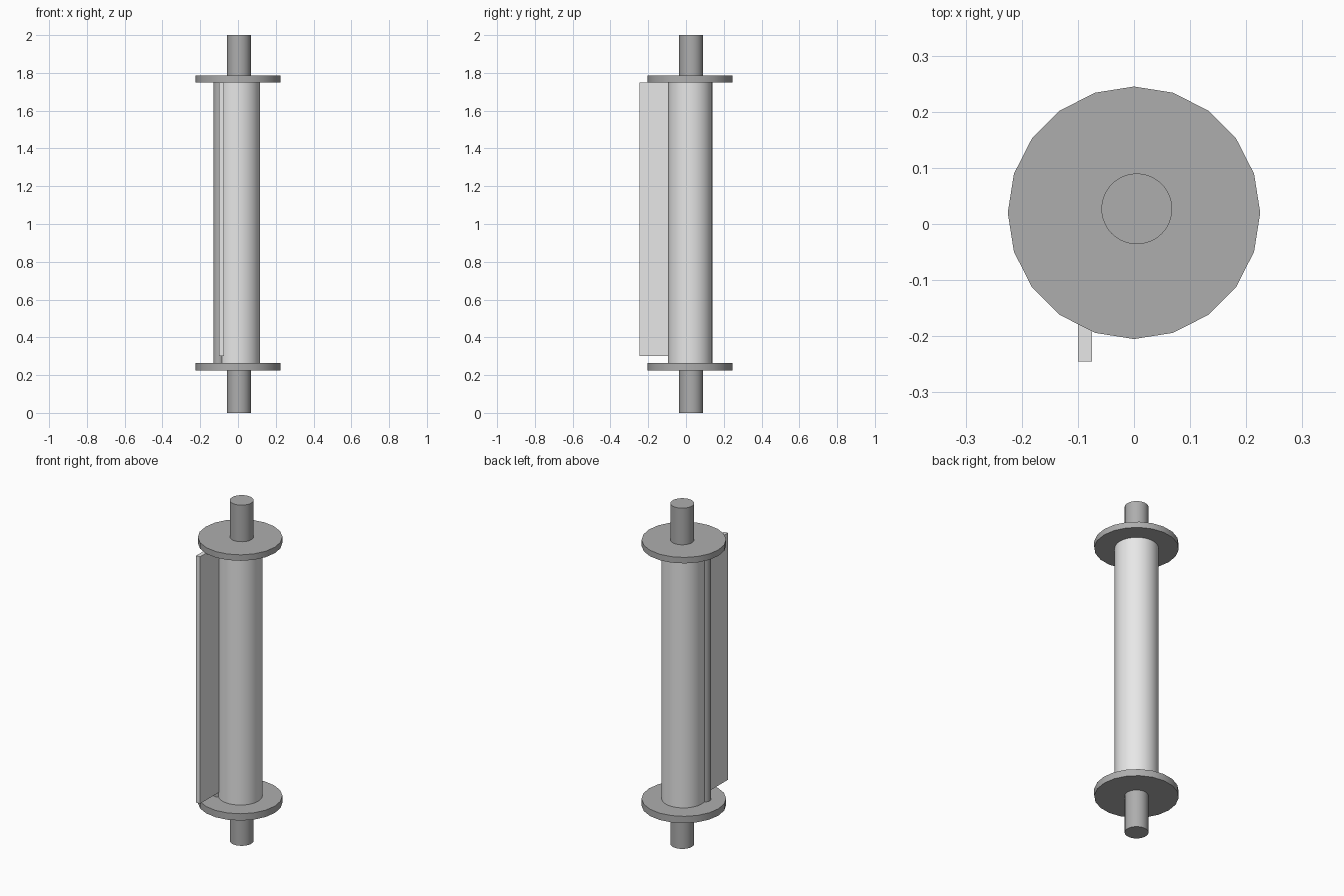
import bpy
import math

if "Cube" in bpy.data.objects:
    bpy.data.objects.remove(bpy.data.objects["Cube"])


def material(name, value):
    mat = bpy.data.materials.new(name)
    mat.use_nodes = True
    colour = (value, value, value, 1)
    mat.diffuse_color = colour
    mat.node_tree.nodes["Principled BSDF"].inputs["Base Color"].default_value = colour
    return mat


grey = material("mid grey", 0.42)
light = material("light grey", 0.8)


def finish(name, mat):
    obj = bpy.context.object
    obj.name = name
    obj.data.materials.append(mat)
    return obj


def cylinder(name, mat, x, y, radius, bottom, top, sides=48):
    bpy.ops.mesh.primitive_cylinder_add(
        vertices=sides, radius=radius, depth=top - bottom,
        location=(x, y, (bottom + top) / 2))
    bpy.ops.object.shade_smooth_by_angle(angle=math.radians(30))
    return finish(name, mat)


# Axle stubs and end flanges
DISC_LOW, DISC_HIGH = 0.265, 1.75
for name, stub, disc in (
        ("lower", (0, 0.23), (0.225, DISC_LOW)),
        ("upper", (1.78, 2), (DISC_HIGH, 1.785))):
    cylinder(name + "_axle", grey, 0.005, 0.027, 0.063, *stub)
    cylinder(name + "_flange", grey, 0, 0.02, 0.225, *disc, sides=20)

# Wound roll between the flanges
cylinder("roll", light, 0, 0.022, 0.117, DISC_LOW, DISC_HIGH)

# Slim rod that carries the blade
cylinder("blade_rod", grey, -0.102, -0.035, 0.029, DISC_LOW, DISC_HIGH, sides=32)

# Flat blade projecting to the front
bpy.ops.mesh.primitive_cube_add(size=1, location=(-0.0875, -0.14, 1.025))
blade = finish("blade", light)
blade.scale = (0.025, 0.21, 1.45)
bpy.ops.object.transform_apply(location=False, rotation=False, scale=True)
